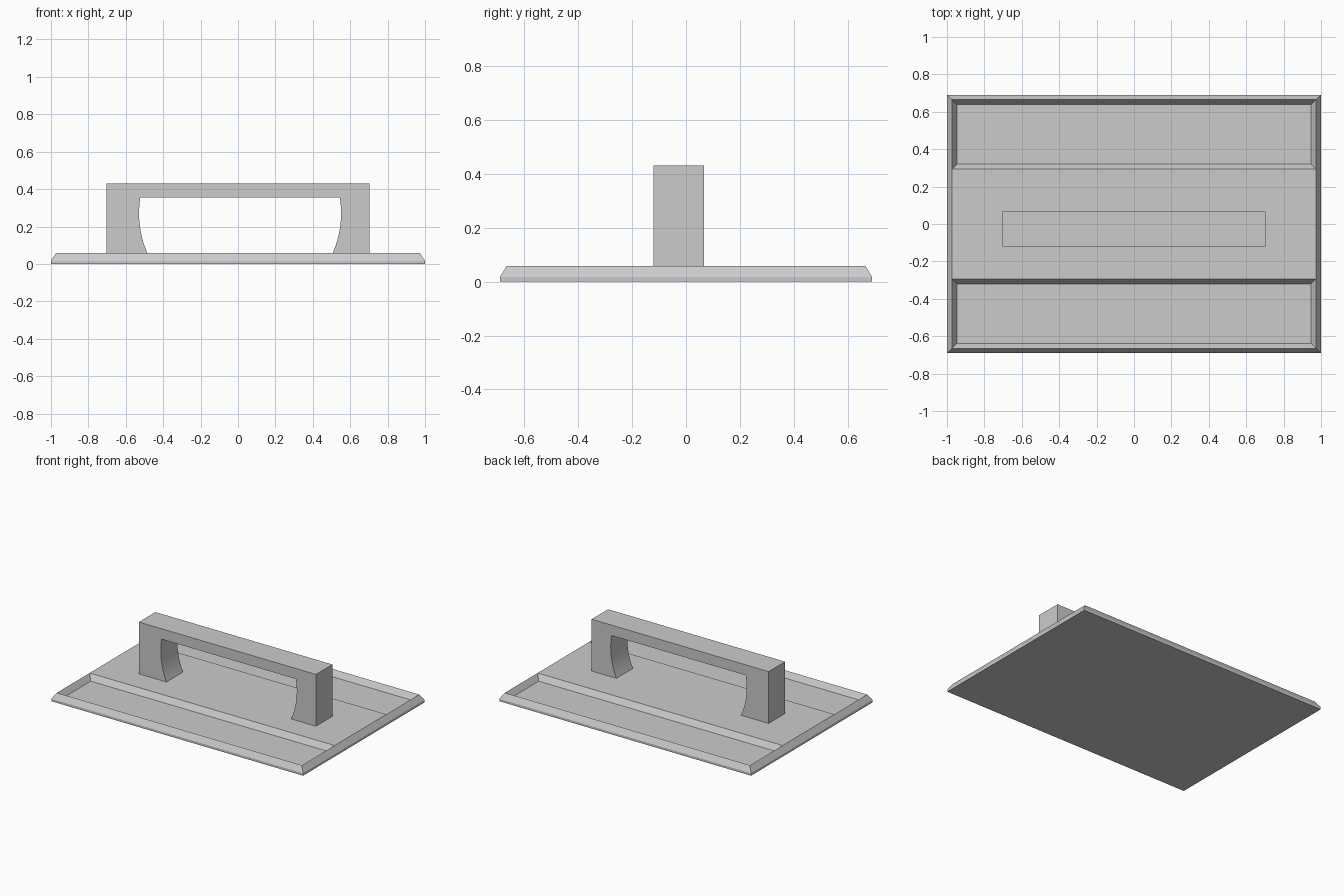
import bpy, bmesh, math

cube = bpy.data.objects.get("Cube")
if cube:
    bpy.data.objects.remove(cube, do_unlink=True)

grey = bpy.data.materials.new("plain_grey")
grey.use_nodes = True
colour = (0.6, 0.6, 0.6, 1)
grey.diffuse_color = colour
grey.node_tree.nodes["Principled BSDF"].inputs["Base Color"].default_value = colour


def finish(name, bm):
    bmesh.ops.recalc_face_normals(bm, faces=bm.faces)
    mesh = bpy.data.meshes.new(name)
    bm.to_mesh(mesh)
    bm.free()
    mesh.materials.append(grey)
    obj = bpy.data.objects.new(name, mesh)
    bpy.context.collection.objects.link(obj)
    return obj


def ring(bm, x, y0, y1, z):
    """Rectangle of verts, counter-clockwise from the front right corner."""
    return [bm.verts.new(p) for p in ((-x, y0, z), (x, y0, z), (x, y1, z), (-x, y1, z))]


def bridge(bm, a, b):
    for i in range(4):
        j = (i + 1) % 4
        bm.faces.new((a[i], a[j], b[j], b[i]))


# Base plate: bevelled slab with a sharp rim and a raised middle band
TOP, STEP, SLOPE = 0.058, 0.017, 0.027
RIM_X, RIM_Y, BAND = 0.973, 0.665, 0.293
bm = bmesh.new()
foot = ring(bm, 1, -0.69, 0.69, 0)
step = ring(bm, 1, -0.69, 0.69, STEP)
front = ring(bm, RIM_X, -RIM_Y, -BAND, TOP)
rear = ring(bm, RIM_X, BAND, RIM_Y, TOP)
bm.faces.new(foot)
bridge(bm, foot, step)
bm.faces.new((step[0], step[1], front[1], front[0]))
bm.faces.new((step[1], step[2], rear[2], rear[1], front[2], front[1]))
bm.faces.new((step[2], step[3], rear[3], rear[2]))
bm.faces.new((step[3], step[0], front[0], front[3], rear[0], rear[3]))
bm.faces.new((front[3], front[2], rear[1], rear[0]))

# Sunken trays in front of and behind the band
for rim, y0, y1 in ((front, -RIM_Y, -BAND), (rear, BAND, RIM_Y)):
    floor = ring(bm, RIM_X - SLOPE, y0 + SLOPE, y1 - SLOPE, STEP)
    bridge(bm, rim, floor)
    bm.faces.new(floor)
finish("base_plate", bm)

# Handle: arch profile with curved inner sides, extruded front to back
HALF, HEIGHT, GRIP_Z = 0.703, 0.43, 0.355
RADIUS, BULGE_Z, STEPS = 0.526, 0.27, 14


def inner_side(apex, side):
    """Arc from the plate up to the underside of the grip."""
    a0 = math.asin((TOP - BULGE_Z) / RADIUS)
    a1 = math.asin((GRIP_Z - BULGE_Z) / RADIUS)
    angles = [a0 + (a1 - a0) * i / STEPS for i in range(STEPS + 1)]
    return [(apex - side * RADIUS * (1 - math.cos(a)), BULGE_Z + RADIUS * math.sin(a))
            for a in angles]


profile = [(-HALF, HEIGHT), (-HALF, TOP)] + inner_side(-0.529, -1)
profile += inner_side(0.551, 1)[::-1] + [(HALF, TOP), (HALF, HEIGHT)]
bm = bmesh.new()
face = bm.faces.new([bm.verts.new((x, -0.12, z)) for x, z in profile])
back = bmesh.ops.extrude_face_region(bm, geom=[face])
bmesh.ops.translate(bm, vec=(0, 0.187, 0),
                    verts=[v for v in back["geom"] if isinstance(v, bmesh.types.BMVert)])
handle = finish("handle", bm)

bpy.ops.object.select_all(action="DESELECT")
handle.select_set(True)
bpy.context.view_layer.objects.active = handle
bpy.ops.object.shade_smooth_by_angle(angle=math.radians(20))
